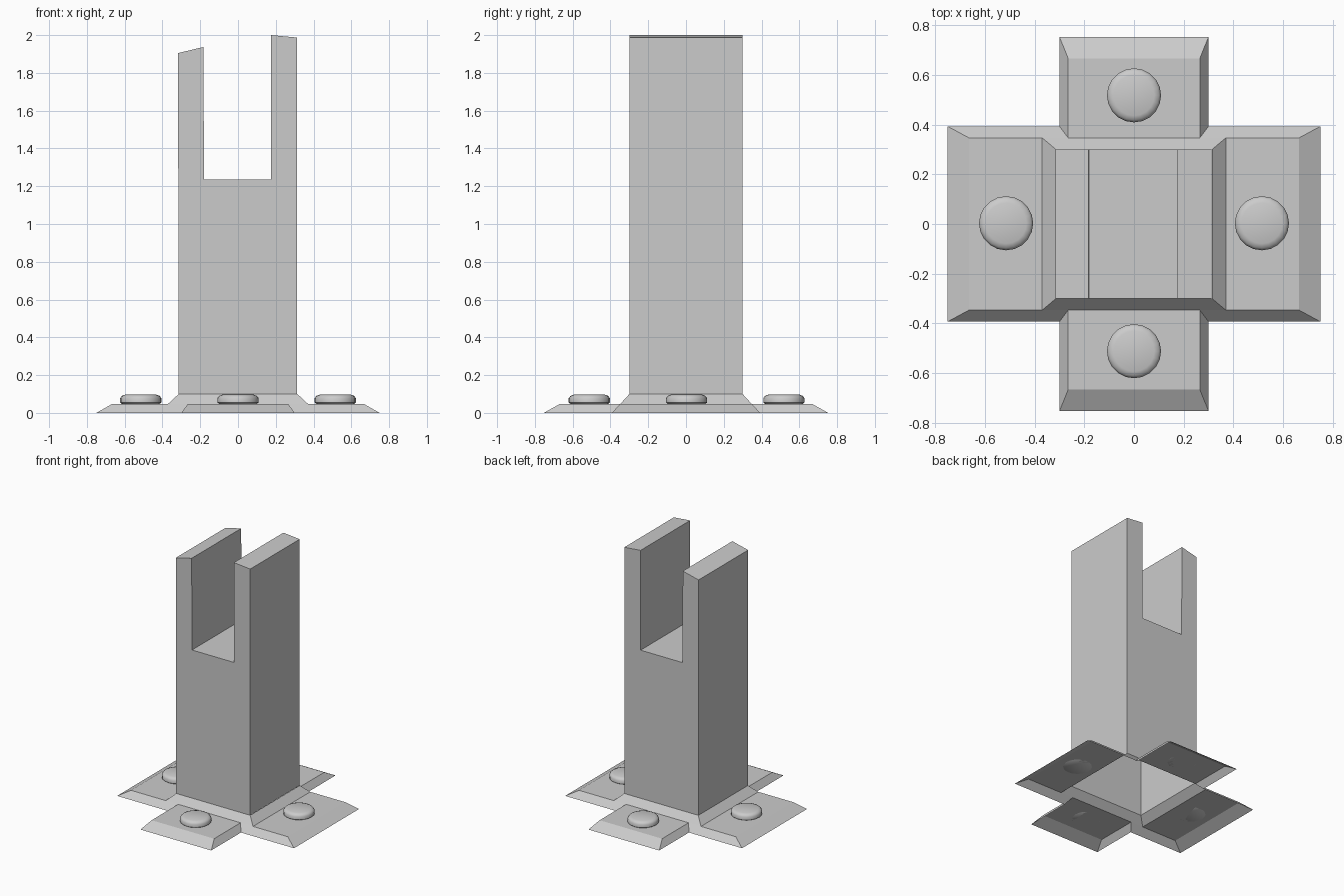
import bpy, bmesh, math

if "Cube" in bpy.data.objects:
    bpy.data.objects.remove(bpy.data.objects["Cube"])


def make_object(name, verts, faces):
    mesh = bpy.data.meshes.new(name)
    mesh.from_pydata(verts, [], faces)
    obj = bpy.data.objects.new(name, mesh)
    bpy.context.collection.objects.link(obj)
    return obj


# Notched post: front profile (x, z) swept along y, open at the bottom
profile = [(-0.315, 0.1), (0.313, 0.1), (0.313, 1.987), (0.175, 2.0),
           (0.175, 1.235), (-0.18, 1.235), (-0.183, 1.937), (-0.317, 1.905)]
n = len(profile)
verts = [(x, y, z) for y in (-0.3, 0.3) for x, z in profile]
faces = [tuple(range(n)), tuple(reversed(range(n, 2 * n)))]
faces += [(i, i + n, (i + 1) % n + n, (i + 1) % n) for i in range(1, n)]
make_object("post", verts, faces)

# Flanged foot: one quarter of an open shell, mirrored in x and y
T = 0.048
foot_points = {
    "a": (0.314, 0, 0.1), "b": (0.314, 0.3, 0.1), "c": (0, 0.3, 0.1),
    "d": (0.37, 0, T), "e": (0.37, 0.347, T),
    "f": (0.665, 0, T), "g": (0.665, 0.347, T),
    "h": (0.75, 0, 0), "i": (0.75, 0.393, 0),
    "j": (0, 0.347, T), "k": (0.265, 0.347, T), "l": (0.3, 0.393, 0),
    "m": (0, 0.667, T), "n": (0.265, 0.667, T),
    "o": (0, 0.753, 0), "p": (0.3, 0.753, 0),
}
names = list(foot_points)
loops = ["adeb", "dfge", "fhig", "cbekj", "egilk", "jknm", "mnpo", "klpn"]
foot = make_object("foot_flange", list(foot_points.values()),
                   [[names.index(c) for c in loop] for loop in loops])
bm = bmesh.new()
bm.from_mesh(foot.data)
bm.normal_update()
bmesh.ops.reverse_faces(bm, faces=[f for f in bm.faces if f.normal.z < 0])
bm.to_mesh(foot.data)
bm.free()
mirror = foot.modifiers.new("Mirror", "MIRROR")
mirror.use_axis = (True, True, False)


# Round bolt heads: small revolved profile (radius, z)
def bolt(name, cx, cy, sides=20):
    rings = [(0.1, T), (0.109, 0.055), (0.109, 0.078), (0.1, 0.09), (0.082, 0.097)]
    verts = [(r * math.cos(2 * math.pi * i / sides),
              r * math.sin(2 * math.pi * i / sides), z)
             for r, z in rings for i in range(sides)]
    faces = []
    for k in range(len(rings) - 1):
        for i in range(sides):
            j = (i + 1) % sides
            faces.append((k * sides + i, k * sides + j,
                          (k + 1) * sides + j, (k + 1) * sides + i))
    top = (len(rings) - 1) * sides
    faces += [tuple(range(top, top + sides)), tuple(reversed(range(sides)))]
    obj = make_object(name, verts, faces)
    obj.location = (cx, cy, 0)
    bpy.ops.object.select_all(action="DESELECT")
    obj.select_set(True)
    bpy.context.view_layer.objects.active = obj
    bpy.ops.object.shade_smooth_by_angle(angle=math.radians(40))


for side, x, y in [("right", 1, 0), ("left", -1, 0), ("back", 0, 1), ("front", 0, -1)]:
    bolt(side + "_bolt", 0.515 * x, 0.515 * y + 0.003)
